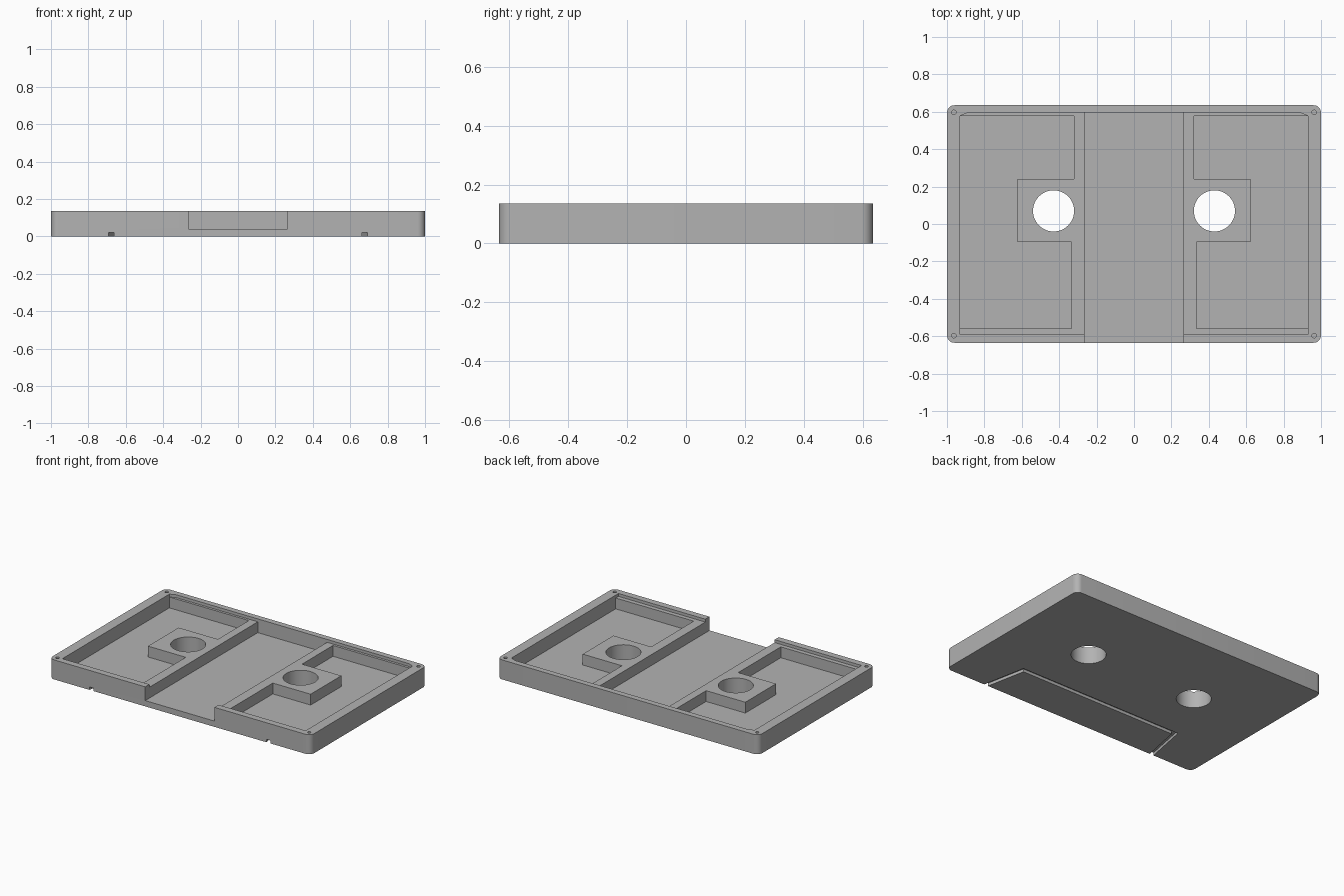
import bpy, bmesh, math

cube = bpy.data.objects.get("Cube")
if cube:
    bpy.data.objects.remove(cube, do_unlink=True)

HEIGHT = 0.135      # full height of the tray
LEDGE = 0.115       # recess for the lid
FLOOR = 0.04        # floor of pockets and channel

grey = bpy.data.materials.new("plain grey")
grey.use_nodes = True
colour = (0.45, 0.45, 0.45, 1)
grey.diffuse_color = colour
grey.node_tree.nodes["Principled BSDF"].inputs["Base Color"].default_value = colour


def prism(name, outline, z0, z1):
    """Extrude a flat outline from z0 up to z1."""
    bm = bmesh.new()
    face = bm.faces.new([bm.verts.new((x, y, z0)) for x, y in outline])
    top = bmesh.ops.extrude_face_region(bm, geom=[face])["geom"]
    moved = [v for v in top if isinstance(v, bmesh.types.BMVert)]
    bmesh.ops.translate(bm, verts=moved, vec=(0, 0, z1 - z0))
    bmesh.ops.recalc_face_normals(bm, faces=bm.faces)
    mesh = bpy.data.meshes.new(name)
    bm.to_mesh(mesh)
    bm.free()
    mesh.materials.append(grey)
    obj = bpy.data.objects.new(name, mesh)
    bpy.context.collection.objects.link(obj)
    return obj


def arc(cx, cy, r, start, sweep, n):
    return [(cx + r * math.cos(math.radians(start + sweep * i / n)),
             cy + r * math.sin(math.radians(start + sweep * i / n))) for i in range(n + 1)]


def circle(cx, cy, r, n):
    return arc(cx, cy, r, 0, 360, n)[:-1]


def cut(outline, z0, z1):
    """Remove a prism from the tray."""
    cutter = prism("cutter", outline, z0, z1)
    cutter.hide_render = True
    mod = tray.modifiers.new("cut", "BOOLEAN")
    mod.operation = "DIFFERENCE"
    mod.solver = "EXACT"
    mod.object = cutter
    bpy.context.view_layer.objects.active = tray
    bpy.ops.object.modifier_apply(modifier=mod.name)
    mesh = cutter.data
    bpy.data.objects.remove(cutter, do_unlink=True)
    bpy.data.meshes.remove(mesh)


# Rounded slab
R = 0.04
X, Y = 1 - R, 0.635 - R
body = []
for sx, sy, start in ((1, 1, 0), (-1, 1, 90), (-1, -1, 180), (1, -1, 270)):
    body += arc(sx * X, sy * Y, R, start, 90, 8)
tray = prism("tray", body, 0, HEIGHT)
bpy.context.view_layer.objects.active = tray

# Lid recess with clipped back corners
cut([(-0.93, -0.59), (0.93, -0.59), (0.93, 0.578), (0.89, 0.595),
     (-0.89, 0.595), (-0.93, 0.578)], LEDGE, 0.2)

# Central channel, open at the front
cut([(-0.265, -0.7), (0.265, -0.7), (0.265, 0.595), (-0.265, 0.595)], FLOOR, 0.2)

# Side pockets wrapped around the square bosses, holes and underside groove legs
pocket = [(0.93, -0.56), (0.93, 0.578), (0.322, 0.578), (0.322, 0.24),
          (0.622, 0.24), (0.622, -0.095), (0.333, -0.095), (0.333, -0.56)]
for s in (-1, 1):
    cut([(s * x, y) for x, y in pocket], FLOOR, 0.2)
    cut(circle(s * 0.43, 0.07, 0.11, 48), -0.1, 0.3)
    for sy in (-1, 1):
        cut(circle(s * 0.963, sy * 0.597, 0.012, 16), 0.05, 0.2)

# Cable groove under the front edge
groove = [(0.705, -0.7), (0.632, -0.325), (0.606, -0.355), (0.675, -0.7)]
outer, inner = groove[:2], groove[2:]
cut(outer + [(-x, y) for x, y in reversed(outer)] +
    [(-x, y) for x, y in reversed(inner)] + inner, -0.05, 0.02)

# Smooth round walls, crisp edges
bpy.ops.object.select_all(action="DESELECT")
tray.select_set(True)
bpy.context.view_layer.objects.active = tray
bpy.ops.object.shade_smooth_by_angle(angle=math.radians(30))
